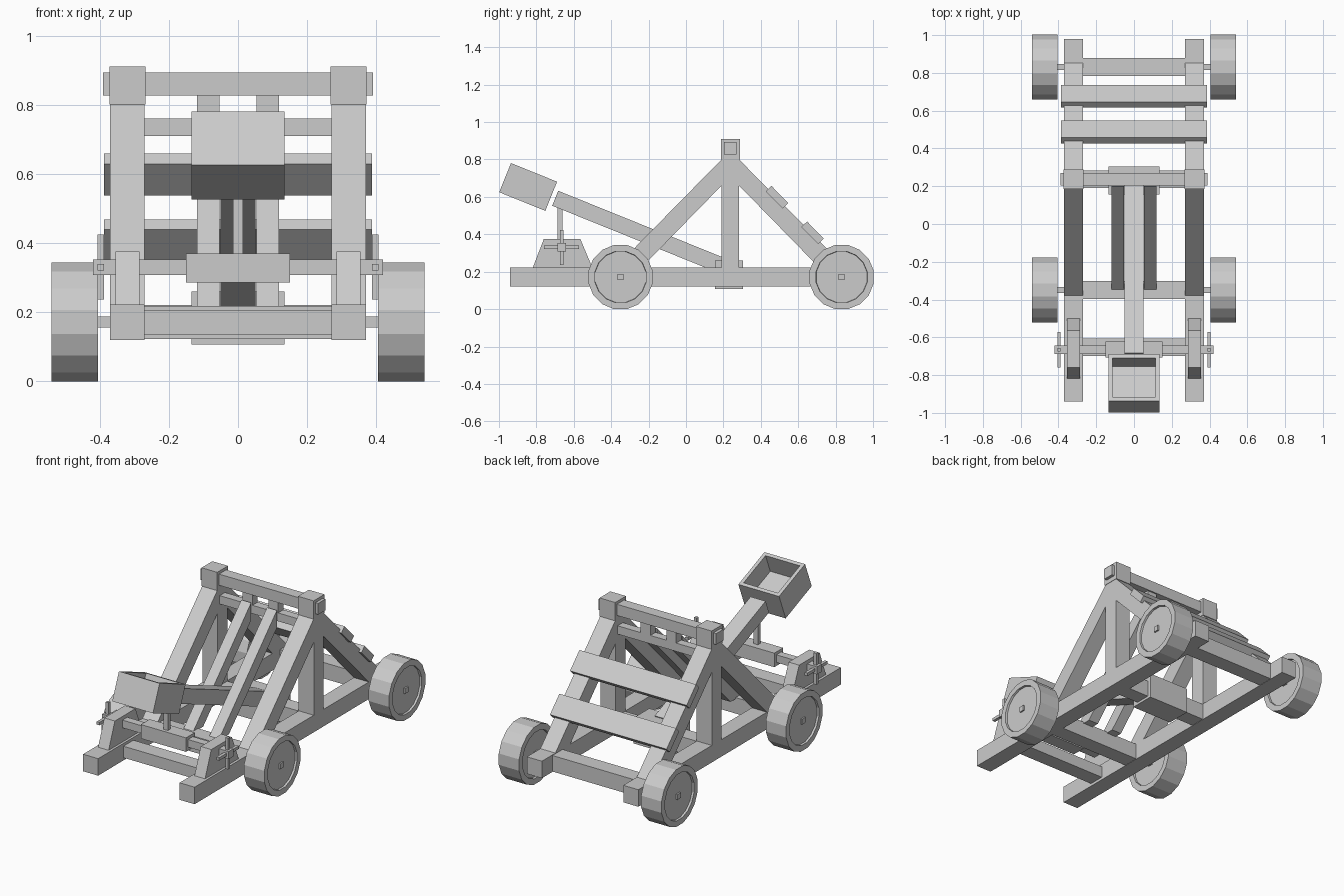
import bpy, bmesh, math
from mathutils import Matrix

cube = bpy.data.objects.get("Cube")
if cube:
    bpy.data.objects.remove(cube, do_unlink=True)

GREY = (0.6, 0.6, 0.6, 1)
mat = bpy.data.materials.new("plain grey")
mat.use_nodes = True
mat.diffuse_color = GREY
mat.node_tree.nodes["Principled BSDF"].inputs["Base Color"].default_value = GREY


def finish(name, bm):
    bmesh.ops.recalc_face_normals(bm, faces=bm.faces)
    mesh = bpy.data.meshes.new(name)
    bm.to_mesh(mesh)
    bm.free()
    mesh.materials.append(mat)
    obj = bpy.data.objects.new(name, mesh)
    bpy.context.collection.objects.link(obj)
    return obj


def box(name, x, y, z, tilt=0):
    """Box from ranges on each axis, tilted about its own centre."""
    bm = bmesh.new()
    bmesh.ops.create_cube(bm, size=1)
    bmesh.ops.scale(bm, vec=[b - a for a, b in (x, y, z)], verts=bm.verts)
    obj = finish(name, bm)
    obj.location = [(a + b) / 2 for a, b in (x, y, z)]
    obj.rotation_euler.x = math.radians(tilt)
    return obj


def around(c, half):
    return (c - half, c + half)


def wide(half):
    return (-half, half)


def side_x(s, a, b):
    return tuple(sorted((s * a, s * b)))


def prism(name, profile, x):
    """Side profile (y, z) extruded across x."""
    bm = bmesh.new()
    face = bm.faces.new([bm.verts.new((x[0], y, z)) for y, z in profile])
    new = bmesh.ops.extrude_face_region(bm, geom=[face])["geom"]
    verts = [v for v in new if isinstance(v, bmesh.types.BMVert)]
    bmesh.ops.translate(bm, vec=(x[1] - x[0], 0, 0), verts=verts)
    return finish(name, bm)


def wheel(name, x, y):
    """Sixteen-sided wheel with a recessed disc on each side."""
    bm = bmesh.new()
    bmesh.ops.create_cone(bm, cap_ends=True, segments=16, radius1=0.175,
                          radius2=0.175, depth=0.135)
    bmesh.ops.rotate(bm, verts=bm.verts, matrix=Matrix.Rotation(math.pi / 16, 3, 'Z'))
    bmesh.ops.rotate(bm, verts=bm.verts, matrix=Matrix.Rotation(math.pi / 2, 3, 'Y'))
    bm.normal_update()
    for cap in [f for f in bm.faces if len(f.verts) > 4]:
        bmesh.ops.inset_region(bm, faces=[cap], thickness=0.035)
        bmesh.ops.inset_region(bm, faces=[cap], thickness=0.002, depth=-0.012)
    finish(name, bm).location = (x, y, 0.1715)


POST_Y = 0.237
BRACE = [(-0.38, 0.22), (-0.24, 0.22), (0.19, 0.66), (0.19, 0.80)]
INNER = [(-0.355, 0.21), (-0.255, 0.21), (0.20, 0.675), (0.20, 0.78)]
STAND = [(-0.82, 0.22), (-0.50, 0.22), (-0.565, 0.375), (-0.76, 0.375)]

# Parts on both sides
for s, side in ((1, "left"), (-1, "right")):
    frame = side_x(s, 0.27, 0.37)
    box(f"{side}_rail", frame, (-0.94, 0.98), (0.12, 0.222))
    box(f"{side}_upright", frame, around(POST_Y, 0.047), (0.21, 0.81))
    box(f"{side}_post_cap", side_x(s, 0.268, 0.372), around(POST_Y, 0.051), (0.80, 0.91))
    prism(f"{side}_front_brace", BRACE, frame)
    prism(f"{side}_rear_brace", [(2 * POST_Y - y, z) for y, z in BRACE], frame)
    prism(f"{side}_inner_brace", INNER, side_x(s, 0.053, 0.118))
    box(f"{side}_spacer", side_x(s, 0.053, 0.118), around(POST_Y, 0.025), (0.74, 0.85))
    prism(f"{side}_winch_stand", STAND, side_x(s, 0.285, 0.355))
    # Crossed winch handles
    grip = side_x(s, 0.388, 0.406)
    box(f"{side}_handle_upright", grip, around(-0.665, 0.009), around(0.33, 0.094))
    box(f"{side}_handle_level", grip, around(-0.665, 0.094), around(0.33, 0.009))
    for y, end in ((-0.35, "front"), (0.832, "rear")):
        wheel(f"{side}_{end}_wheel", s * 0.4725, y)

# Wheel axles and cross beams
for y, end in ((-0.35, "front"), (0.832, "rear")):
    box(f"{end}_axle", wide(0.537), around(y, 0.016), around(0.1715, 0.016))
    box(f"{end}_cross_beam", wide(0.28), around(y, 0.048), (0.122, 0.218))
box("winch_cross_beam", wide(0.28), (-0.70, -0.605), (0.136, 0.205))
box("middle_cross_beam", wide(0.28), around(POST_Y, 0.046), (0.122, 0.22))
box("top_bar", wide(0.39), around(POST_Y, 0.034), (0.826, 0.893))
box("lower_bar", wide(0.28), around(POST_Y, 0.025), (0.71, 0.76))

# Planks on the rear braces
for i, (y, z) in enumerate(((0.487, 0.598), (0.677, 0.408))):
    box(f"rear_plank_{i + 1}", wide(0.387), around(y, 0.064), around(z, 0.021), -45.5)

# Winch with its rope
box("winch_axle", wide(0.42), around(-0.665, 0.023), around(0.33, 0.023))
box("winch_drum", wide(0.15), around(-0.665, 0.042), around(0.328, 0.042))
box("winch_rope", wide(0.015), around(-0.673, 0.013), (0.35, 0.57))

# Throwing arm on its pivot block
box("pivot_block", wide(0.135), (0.155, 0.305), (0.107, 0.26))
box("throwing_arm", wide(0.05), around(-0.245, 0.49), around(0.409, 0.043), -22)

# Open bucket
bm = bmesh.new()
bmesh.ops.create_cube(bm, size=1)
bmesh.ops.scale(bm, vec=(0.27, 0.266, 0.168), verts=bm.verts)
bm.normal_update()
top = max(bm.faces, key=lambda f: f.calc_center_median().z)
bmesh.ops.inset_region(bm, faces=[top], thickness=0.03)
inner = bmesh.ops.extrude_face_region(bm, geom=[top])["geom"]
bmesh.ops.translate(bm, vec=(0, 0, -0.12),
                    verts=[v for v in inner if isinstance(v, bmesh.types.BMVert)])
if top.is_valid:
    bmesh.ops.delete(bm, geom=[top], context='FACES_ONLY')
bucket = finish("bucket", bm)
bucket.location = (0, -0.844, 0.653)
bucket.rotation_euler.x = math.radians(-22)
